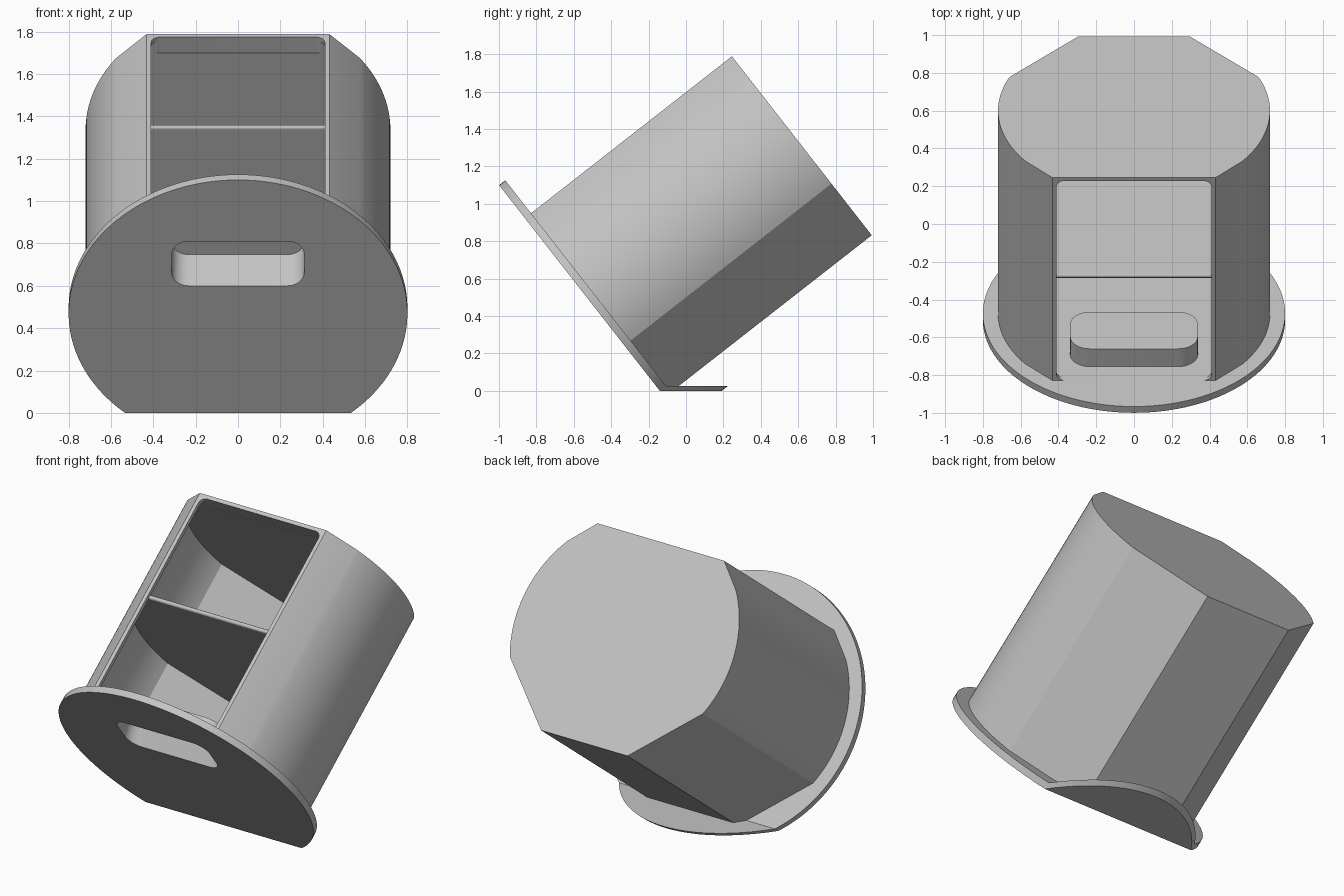
import bpy, bmesh, math
from mathutils import Matrix, Vector

if "Cube" in bpy.data.objects:
    bpy.data.objects.remove(bpy.data.objects["Cube"])

# Everything is modelled upright along +y, then tilted back onto its foot
TILT = Matrix.Translation((0, -0.14, 0)) @ Matrix.Rotation(math.radians(38), 4, 'X')
CENTRE = 0.596     # height of the round profile's centre above the fold
WALL = 0.025

grey = bpy.data.materials.new("light_grey")
grey.diffuse_color = (0.55, 0.55, 0.55, 1)
grey.use_nodes = True
grey.node_tree.nodes["Principled BSDF"].inputs["Base Color"].default_value = grey.diffuse_color


def loft(name, ring_a, ring_b):
    """Closed solid between two matching rings of points."""
    bm = bmesh.new()
    a = [bm.verts.new(p) for p in ring_a]
    b = [bm.verts.new(p) for p in ring_b]
    n = len(a)
    bm.faces.new(a)
    bm.faces.new(b)
    for i in range(n):
        j = (i + 1) % n
        bm.faces.new((a[i], a[j], b[j], b[i]))
    bmesh.ops.recalc_face_normals(bm, faces=bm.faces)
    me = bpy.data.meshes.new(name)
    bm.to_mesh(me)
    bm.free()
    me.materials.append(grey)
    ob = bpy.data.objects.new(name, me)
    bpy.context.collection.objects.link(ob)
    return ob


def prism(name, pts, y0, y1):
    return loft(name, [(x, y0, z) for x, z in pts], [(x, y1, z) for x, z in pts])


def boolean(ob, other, op):
    mod = ob.modifiers.new(op, 'BOOLEAN')
    mod.operation, mod.object, mod.solver = op, other, 'EXACT'
    dg = bpy.context.evaluated_depsgraph_get()
    me = bpy.data.meshes.new_from_object(ob.evaluated_get(dg))
    ob.modifiers.clear()
    ob.data = me


def finish(ob, top=None):
    """Tilt the part, trim it to the ground (and an optional top) and shade it."""
    ob.data.transform(TILT)
    bm = bmesh.new()
    bm.from_mesh(ob.data)
    for z, sign in [(0, -1)] + ([(top, 1)] if top else []):
        res = bmesh.ops.bisect_plane(bm, geom=bm.verts[:] + bm.edges[:] + bm.faces[:],
                                     plane_co=(0, 0, z), plane_no=(0, 0, sign), clear_outer=True)
        cut = [e for e in res['geom_cut'] if isinstance(e, bmesh.types.BMEdge)]
        if cut:
            bmesh.ops.holes_fill(bm, edges=cut, sides=0)
    bmesh.ops.recalc_face_normals(bm, faces=bm.faces)
    bm.to_mesh(ob.data)
    bm.free()
    bpy.ops.object.select_all(action='DESELECT')
    ob.select_set(True)
    bpy.context.view_layer.objects.active = ob
    bpy.ops.object.shade_smooth_by_angle(angle=math.radians(15))


def circle(r, n=128):
    return [(r * math.cos(2 * math.pi * i / n), CENTRE + r * math.sin(2 * math.pi * i / n))
            for i in range(n)]


def section(t):
    """Body outline shrunk by t: flat top, round sides, chamfered bottom."""
    r, top = 0.72 - t, 1.172 - t
    half = [(math.sqrt(r * r - (top - CENTRE) ** 2), top)]
    for i in range(25):
        a = math.radians(37 - 60.6 * i / 24)
        half.append((r * math.cos(a), CENTRE + r * math.sin(a)))
    half.append((0.295 - 0.41 * t, -0.042 + t))
    return half + [(-x, z) for x, z in reversed(half)]


def round_rect(x, lo, hi, r, n=8):
    pts = []
    for cx, cz, start in ((x - r, hi - r, 0), (r - x, hi - r, 90),
                          (r - x, lo + r, 180), (x - r, lo + r, 270)):
        for i in range(n + 1):
            a = math.radians(start + 90 * i / n)
            pts.append((cx + r * math.cos(a), cz + r * math.sin(a)))
    return pts


cutters = []

# Hollow body with an open slot along its flat top
body = prism("body", section(0), 0.04, 1.405)
cavity = prism("cavity_cutter", section(WALL), 0.0, 1.405 - WALL)
boolean(body, cavity, 'DIFFERENCE')
slot_pts = round_rect(0.41, 0.043, 1.382, 0.04)
slot = loft("slot_cutter", [(x, y, 1.08) for x, y in slot_pts],
            [(x, y, 1.3) for x, y in slot_pts])
boolean(body, slot, 'DIFFERENCE')
cutters += [cavity, slot]
finish(body)

# Divider between the two compartments, with a rounded upper edge
divider = prism("divider", section(WALL - 0.005), 0.712, 0.738)
trim = prism("divider_trim", [(-1, 1.142), (1, 1.142), (1, 1.4), (-1, 1.4)], 0.6, 0.85)
boolean(divider, trim, 'DIFFERENCE')
cutters.append(trim)
finish(divider)
arc = [(0.725 + 0.013 * math.cos(math.pi * i / 10), 1.142 + 0.013 * math.sin(math.pi * i / 10))
       for i in range(11)]
edge = loft("divider_edge", [(-0.42, y, z) for y, z in arc], [(0.42, y, z) for y, z in arc])
finish(edge)

# Round front plate with a finger pocket whose floor slopes up to the back
plate = prism("front_plate", circle(0.8), 0, 0.042)
pocket = prism("finger_pocket", round_rect(0.338, 0.736, 1.053, 0.105), 0.02, 0.162)
boolean(plate, pocket, 'UNION')
hollow = loft("pocket_cutter",
              [(x, -0.01, z) for x, z in round_rect(0.313, 0.756, 1.028, 0.08)],
              [(x, 0.14, z) for x, z in round_rect(0.313, 0.839, 1.028, 0.08)])
boolean(plate, hollow, 'DIFFERENCE')
cutters += [pocket, hollow]
finish(plate)

# Thin ground foot, a level slice through the plate's round outline
foot = prism("foot", circle(0.8), 0, 0.6)
finish(foot, top=0.025)

for c in cutters:
    bpy.data.objects.remove(c)
